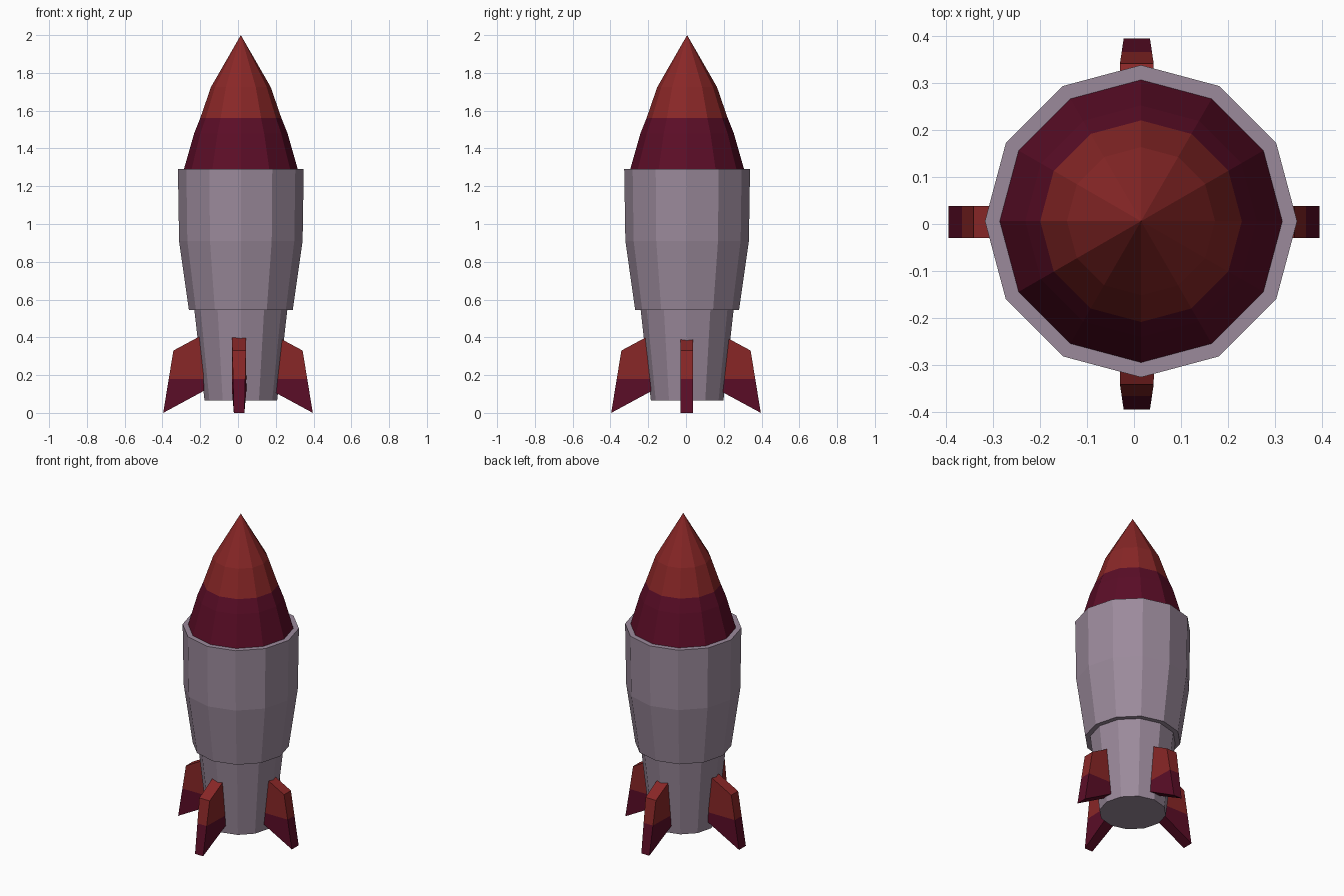
import bpy, bmesh, math
from mathutils import Vector, Matrix

if "Cube" in bpy.data.objects:
    bpy.data.objects.remove(bpy.data.objects["Cube"])

CX, CY, SIDES = 0.015, 0.006, 12


def material(name, rgb):
    m = bpy.data.materials.new(name)
    m.diffuse_color = (*rgb, 1)
    m.use_nodes = True
    m.node_tree.nodes["Principled BSDF"].inputs["Base Color"].default_value = m.diffuse_color
    return m


grey = material("mauve_grey", (0.33, 0.255, 0.33))
red = material("brick_red", (0.25, 0.02, 0.02))
maroon = material("dark_maroon", (0.105, 0.004, 0.02))


def finish(name, bm, mats, split=None):
    """Make an object; faces below the split height take the second material."""
    bmesh.ops.recalc_face_normals(bm, faces=bm.faces)
    if split is not None:
        for f in bm.faces:
            f.material_index = 1 if f.calc_center_median().z < split else 0
    me = bpy.data.meshes.new(name)
    bm.to_mesh(me)
    bm.free()
    for m in mats:
        me.materials.append(m)
    ob = bpy.data.objects.new(name, me)
    bpy.context.collection.objects.link(ob)
    return ob


def lathe(name, profile, mats, split=None):
    """Faceted solid from (radius, height) rings; radius 0 makes a tip."""
    bm = bmesh.new()
    rings = []
    for r, z in profile:
        n = SIDES if r else 1
        rings.append([bm.verts.new((CX + r * math.cos(2 * math.pi * i / SIDES),
                                    CY + r * math.sin(2 * math.pi * i / SIDES), z))
                      for i in range(n)])
    for a, b in zip(rings, rings[1:]):
        for i in range(SIDES):
            j = (i + 1) % SIDES
            if len(b) == 1:
                bm.faces.new((a[i], a[j], b[0]))
            else:
                bm.faces.new((a[i], a[j], b[j], b[i]))
    bm.faces.new(rings[0][::-1])
    if len(rings[-1]) > 1:
        bm.faces.new(rings[-1])
    return finish(name, bm, mats, split)


# Hull with the stepped tail section
lathe("hull", [(0.192, 0.065), (0.246, 0.545), (0.275, 0.545),
               (0.327, 0.91), (0.333, 1.29)], [grey])

# Two-coloured nose cone
lathe("nose_cone", [(0.302, 1.288), (0.247, 1.48), (0.215, 1.56),
                    (0.158, 1.725), (0, 2.0)], [red, maroon], 1.56)


# Four tail fins: (distance out, height, half thickness)
def fin(name, angle, taper):
    bm = bmesh.new()
    thin, thick = (0.028, 0.038) if taper else (0.034, 0.034)
    outline = [(0.18, 0.117, thick), (0.396, 0.0, thin),
               (0.342, 0.33, thick - 0.002 * taper), (0.19, 0.412, thick)]
    sides = [[bm.verts.new((x, s * t, z)) for x, z, t in outline] for s in (-1, 1)]
    bm.faces.new(sides[0])
    bm.faces.new(sides[1][::-1])
    for i in range(4):
        j = (i + 1) % 4
        bm.faces.new((sides[0][j], sides[0][i], sides[1][i], sides[1][j]))
    # cut along the colour line
    bmesh.ops.bisect_plane(bm, geom=bm.verts[:] + bm.edges[:] + bm.faces[:],
                           plane_co=(0, 0, 0.18), plane_no=(0, 0, 1))
    shift = Vector((0.006, 0, 0)) if taper else Vector((0, 0.004, 0))
    bm.transform(Matrix.Translation(shift) @ Matrix.Rotation(angle, 4, 'Z'))
    finish(name, bm, [red, maroon], 0.18)


for i, side in enumerate(("right", "back", "left", "front")):
    fin(side + "_fin", i * math.pi / 2, i % 2)
